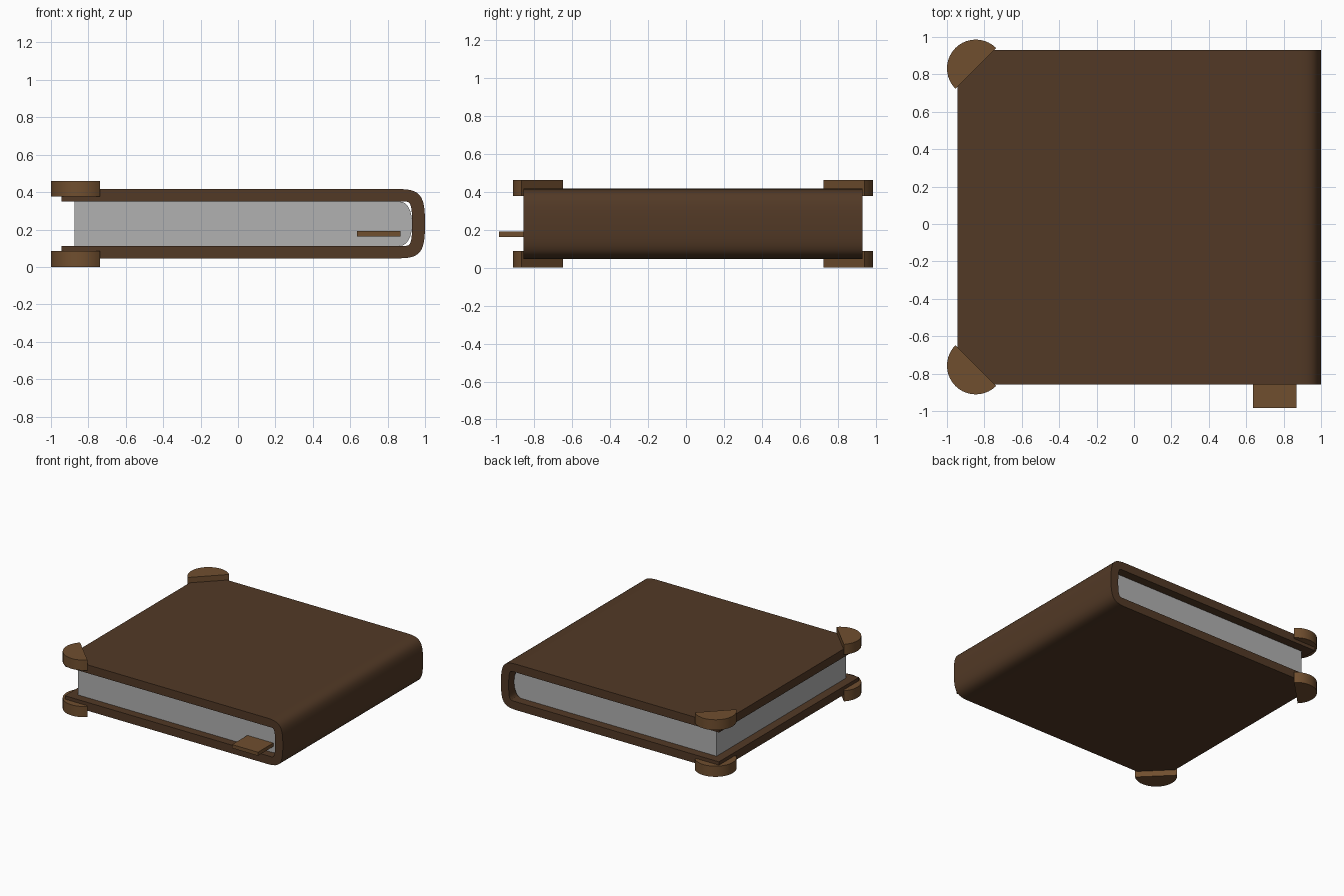
import bpy, bmesh, math
from mathutils import Vector
from mathutils.geometry import interpolate_bezier

if "Cube" in bpy.data.objects:
    bpy.data.objects.remove(bpy.data.objects["Cube"])

MID = 0.231  # mid height of the book


def material(name, rgb):
    m = bpy.data.materials.new(name)
    m.diffuse_color = (*rgb, 1)
    m.use_nodes = True
    m.node_tree.nodes["Principled BSDF"].inputs["Base Color"].default_value = m.diffuse_color
    return m


leather = material("dark_leather", (0.084, 0.041, 0.019))
trim = material("light_leather", (0.162, 0.077, 0.028))
paper = material("grey_paper", (0.44, 0.44, 0.44))


def prism(name, pts, offset, mat):
    """Extrude a closed outline of 3D points along offset."""
    bm = bmesh.new()
    face = bm.faces.new([bm.verts.new(p) for p in pts])
    ext = bmesh.ops.extrude_face_region(bm, geom=[face], use_keep_orig=True)
    verts = [v for v in ext["geom"] if isinstance(v, bmesh.types.BMVert)]
    bmesh.ops.translate(bm, verts=verts, vec=offset)
    bmesh.ops.recalc_face_normals(bm, faces=bm.faces[:])
    me = bpy.data.meshes.new(name)
    bm.to_mesh(me)
    bm.free()
    ob = bpy.data.objects.new(name, me)
    bpy.context.collection.objects.link(ob)
    me.materials.append(mat)
    bpy.ops.object.select_all(action='DESELECT')
    ob.select_set(True)
    bpy.context.view_layer.objects.active = ob
    bpy.ops.object.shade_smooth_by_angle(angle=math.radians(30))
    return ob


def bez(a, b, c, d, n):
    pts = interpolate_bezier(*[Vector((*p, 0)) for p in (a, b, c, d)], n)
    return [(p.x, p.y) for p in pts]


def mirrored(half):
    """Complete a top-to-middle (x, height above middle) path downwards."""
    return half + [(x, -z) for x, z in reversed(half) if abs(z) > 1e-5]


def at_y(pts, y):
    return [(x, y, MID + z) for x, z in pts]


# Cover: both boards and the rounded spine as one C-shaped profile
outer = mirrored([(-0.945, 0.185)] + bez((0.86, 0.185), (0.978, 0.185), (1, 0.15), (1, 0), 13))
inner = mirrored([(-0.945, 0.118)] + bez((0.90, 0.118), (0.925, 0.118), (0.931, 0.09), (0.931, 0), 7))
prism("cover", at_y(outer + inner[::-1], -0.857), (0, 1.787, 0), leather)

# Page block with rounded back
pages = mirrored([(-0.875, 0.118)] + bez((0.865, 0.118), (0.908, 0.118), (0.931, 0.065), (0.931, 0), 9))
prism("pages", at_y(pages, -0.79), (0, 1.65, 0), paper)

# Half-disc corner guards on both boards
for side, cy, start in (("back", 0.832, 45), ("front", -0.757, 135)):
    arc = [math.radians(start + 180 * i / 20) for i in range(21)]
    for level, z, h in (("bottom", 0.0, 0.086), ("top", 0.377, 0.083)):
        pts = [(-0.846 + 0.154 * math.cos(a), cy + 0.154 * math.sin(a), z) for a in arc]
        prism(f"corner_guard_{side}_{level}", pts, (0, 0, h), trim)

# Bookmark tab sticking out of the pages
tab = [(0.637, -0.985, 0.162), (0.868, -0.985, 0.162), (0.868, -0.70, 0.162), (0.637, -0.70, 0.162)]
prism("bookmark", tab, (0, 0, 0.029), trim)
